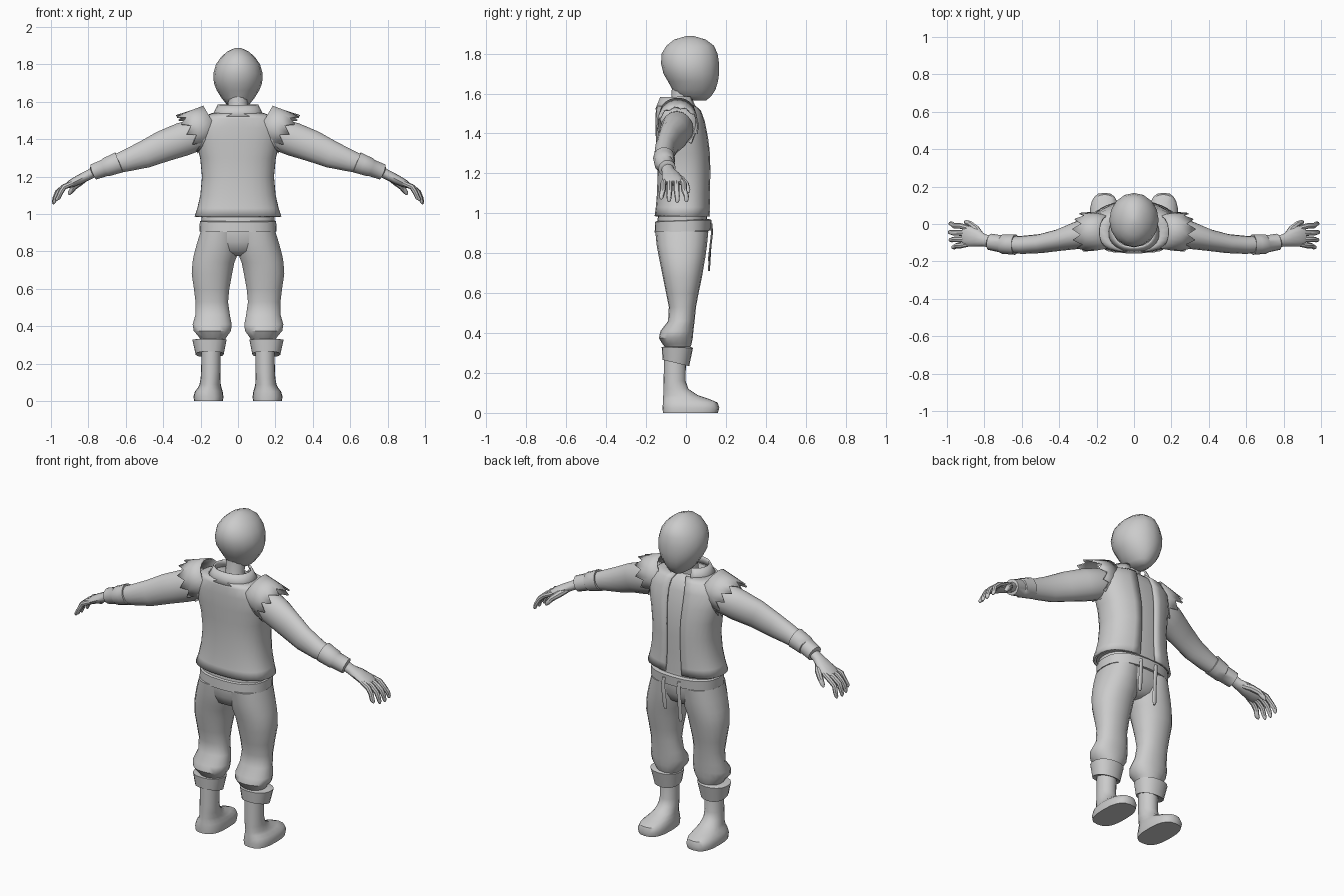
import bpy, bmesh, math
from mathutils import Vector

grey = bpy.data.materials.new("plain_grey")
grey.diffuse_color = (0.6, 0.6, 0.6, 1)


def build(name, rings, closed=True, cap=True, thick=0.0):
    """Skin a list of point rings into one smooth part."""
    bm = bmesh.new()
    rows = [[bm.verts.new(p) for p in r] for r in rings]
    n = len(rows[0])
    for a, b in zip(rows, rows[1:]):
        for i in range(n if closed else n - 1):
            j = (i + 1) % n
            bm.faces.new((a[i], a[j], b[j], b[i]))
    if cap:
        bm.faces.new(rows[0])
        bm.faces.new(rows[-1])
    bmesh.ops.recalc_face_normals(bm, faces=bm.faces)
    me = bpy.data.meshes.new(name)
    bm.to_mesh(me)
    bm.free()
    me.materials.append(grey)
    ob = bpy.data.objects.new(name, me)
    bpy.context.collection.objects.link(ob)
    if thick:
        m = ob.modifiers.new("thickness", 'SOLIDIFY')
        m.thickness, m.offset = thick, 0
    bpy.ops.object.select_all(action='DESELECT')
    ob.select_set(True)
    bpy.context.view_layer.objects.active = ob
    bpy.ops.object.shade_smooth_by_angle(angle=math.radians(42))
    return ob


def spow(v, p):
    return math.copysign(abs(v) ** p, v)


def flat_ring(z, x0, x1, y0, y1, n=16, p=1.0, gap=0.0, tilt=0.0):
    """Horizontal oval; gap (degrees) leaves an opening at the chest side (+y)."""
    pts = []
    for i in range(n):
        t = i / (n - 1) if gap else i / n
        a = math.radians(90 + gap + (360 - 2 * gap) * t)
        c, s = spow(math.cos(a), p), spow(math.sin(a), p)
        pts.append(((x0 + x1) / 2 + c * (x1 - x0) / 2,
                    (y0 + y1) / 2 + s * (y1 - y0) / 2, z + s * tilt))
    return pts


def tube(path, n=12):
    """Rings across a path of (x, y, z, y_radius, other_radius)."""
    out = []
    for i, (x, y, z, ry, rz) in enumerate(path):
        a, b = path[max(i - 1, 0)], path[min(i + 1, len(path) - 1)]
        d = Vector(b[:3]) - Vector(a[:3])
        side = (Vector((0, 1, 0)) - d * (d.y / d.length_squared)).normalized()
        up = d.cross(side).normalized()
        out.append([Vector((x, y, z)) + side * ry * math.cos(k * math.tau / n)
                    + up * rz * math.sin(k * math.tau / n) for k in range(n)])
    return out


def flip(rings, s):
    return [[(p[0] * s, p[1], p[2]) for p in r] for r in rings]


# head and neck
build("head", [flat_ring(z, -w, w, b, f, 16) for z, w, b, f in (
    (1.565, .03, .02, .10), (1.585, .06, -.05, .125), (1.62, .088, -.068, .148),
    (1.66, .113, -.09, .16), (1.70, .129, -.113, .166), (1.75, .132, -.125, .166),
    (1.80, .118, -.122, .158), (1.84, .09, -.098, .14), (1.87, .055, -.06, .10),
    (1.888, .015, 0, .04))])
build("neck", [flat_ring(z, -w, w, b, f, 12) for z, w, b, f in (
    (1.48, .07, -.10, .03), (1.56, .052, -.075, .02), (1.64, .055, -.07, .05))])

# shirt body, open down the chest, over an undershirt
TORSO = ((.985, .227, -.152, .115), (1.03, .212, -.146, .115), (1.10, .196, -.14, .115),
         (1.20, .187, -.137, .118), (1.30, .197, -.14, .116), (1.38, .216, -.146, .106),
         (1.46, .222, -.148, .09), (1.51, .195, -.146, .072), (1.535, .135, -.142, .045))
build("shirt", [flat_ring(z, -w, w, b, f, 28, .82, 10) for z, w, b, f in TORSO],
      closed=False, cap=False, thick=.012)
build("undershirt", [flat_ring(z, -w + .012, w - .012, b + .012, f - .006, 28, .82)
                     for z, w, b, f in TORSO])
build("collar", [flat_ring(z, -w, w, b, f, 20, .9, 26) for z, w, b, f in (
    (1.52, .138, -.15, .06), (1.55, .12, -.138, .045), (1.582, .105, -.125, .03))],
    closed=False, cap=False, thick=.01)

# hips, belt and hanging ties
build("hips", [flat_ring(z, -w, w, b, f, 24, .85) for z, w, b, f in (
    (.775, .06, -.07, .04), (.80, .13, -.12, .08), (.85, .19, -.14, .10),
    (.91, .197, -.15, .11), (.99, .195, -.14, .105))])
build("belt", [flat_ring(z, -w, w, b, f, 24, .82, tilt=.005) for z, w, b, f in (
    (.908, .20, -.15, .115), (.908, .206, -.157, .124),
    (.962, .204, -.155, .128), (.966, .19, -.145, .115))])
for tag, x, low in (("left", .055, .76), ("right", -.045, .71)):
    build("belt_tie_" + tag, [flat_ring(z, x + dx - w, x + dx + w, y - .005, y + .005, 8)
          for z, y, w, dx in ((.95, .128, .010, 0), (.90, .130, .013, .004),
                              (.83, .122, .013, .002), (low + .02, .116, .014, 0),
                              (low, .114, .006, 0))])

for s, tag in ((1, "right"), (-1, "left")):
    # trouser leg, turned-up cuff, boot
    build("trouser_leg_" + tag, flip([flat_ring(z, a, c, b, f, 18, .92)
          for z, a, c, b, f in (
        (.325, .07, .20, -.10, .02), (.345, .058, .212, -.118, .028),
        (.375, .036, .238, -.136, .034), (.41, .032, .244, -.128, .037),
        (.46, .042, .229, -.09, .043), (.53, .052, .228, -.086, .05),
        (.60, .045, .237, -.10, .063), (.68, .03, .249, -.116, .08),
        (.74, .018, .245, -.128, .09), (.78, .002, .238, -.136, .097),
        (.84, -.005, .222, -.147, .105), (.91, -.005, .20, -.154, .112))], s))
    build("trouser_cuff_" + tag, flip([flat_ring(z, a, c, b, f, 18, .9, tilt=t)
          for z, a, c, b, f, t in (
        (.262, .10, .19, -.10, -.01, -.012), (.25, .076, .227, -.117, .016, -.016),
        (.328, .06, .245, -.122, .035, -.003), (.332, .09, .21, -.10, .02, 0))], s))
    build("boot_" + tag, flip([flat_ring(z, a, c, b, f, 20, p) for z, a, c, b, f, p in (
        (0, .08, .235, -.116, .16, .75), (.025, .078, .238, -.117, .167, .75),
        (.052, .082, .23, -.116, .158, .8), (.07, .088, .215, -.115, .115, .9),
        (.088, .092, .206, -.114, .06, 1), (.12, .094, .20, -.113, .012, 1),
        (.16, .094, .197, -.112, -.002, 1), (.30, .092, .195, -.11, 0, 1))], s))

    # arm and wrist wrap
    build("arm_" + tag, flip(tube([
        (.14, -.045, 1.435, .07, .08), (.22, -.045, 1.425, .082, .088),
        (.30, -.06, 1.398, .074, .09), (.40, -.086, 1.362, .058, .084),
        (.50, -.105, 1.318, .051, .073), (.60, -.112, 1.284, .048, .058),
        (.66, -.11, 1.265, .044, .048)], 16), s))
    build("wrist_wrap_" + tag, flip(tube([
        (.634, -.11, 1.277, .044, .046), (.635, -.11, 1.2765, .055, .059),
        (.668, -.109, 1.264, .053, .055), (.705, -.107, 1.25, .052, .052),
        (.712, -.106, 1.247, .046, .047), (.772, -.095, 1.225, .044, .044),
        (.776, -.094, 1.223, .03, .03)], 14), s))

    # torn sleeve cap with a zigzag edge
    axis, up = Vector((.87, 0, -.5)), Vector((.5, 0, .87))
    sleeve = []
    for d, ry, ru, zig in ((-.13, .085, .085, 0), (-.06, .096, .097, 0), (0, .102, .108, 1)):
        row = []
        for k in range(22):
            a = k * math.tau / 22
            lift = zig * (.022 if k % 2 else -.022)
            row.append(Vector((.255, -.042, 1.437)) + axis * (d + lift)
                       + Vector((0, ry, 0)) * math.cos(a)
                       + up * (ru + (lift * .3)) * math.sin(a))
        sleeve.append(row)
    build("sleeve_cap_" + tag, flip(sleeve, s), cap=False, thick=.008)

    # palm, curled fingers and thumb
    build("palm_" + tag, flip(tube([
        (.76, -.095, 1.23, .03, .028), (.80, -.088, 1.208, .033, .026),
        (.84, -.075, 1.188, .047, .026), (.89, -.065, 1.163, .056, .022),
        (.915, -.064, 1.15, .05, .014)]), s))
    for i, (base, tip, short) in enumerate((
            (-.022, .002, .004), (-.051, -.044, 0), (-.08, -.085, .004), (-.107, -.124, .018))):
        mid = (base + tip) / 2
        build("finger_%d_%s" % (i + 1, tag), flip(tube([
            (.885, base, 1.164, .014, .014), (.93, mid, 1.145, .0155, .015),
            (.965 - short, mid, 1.117, .0145, .014), (.98 - short, tip, 1.085, .013, .012),
            (.987 - short, tip, 1.06 + short, .010, .009),
            (.988 - short, tip, 1.052 + short, .004, .004)], 8), s))
    build("thumb_" + tag, flip(tube([
        (.81, -.07, 1.195, .016, .016), (.845, -.025, 1.17, .019, .019),
        (.875, 0, 1.145, .016, .016), (.898, .01, 1.115, .012, .012),
        (.905, .012, 1.103, .005, .005)], 8), s))
